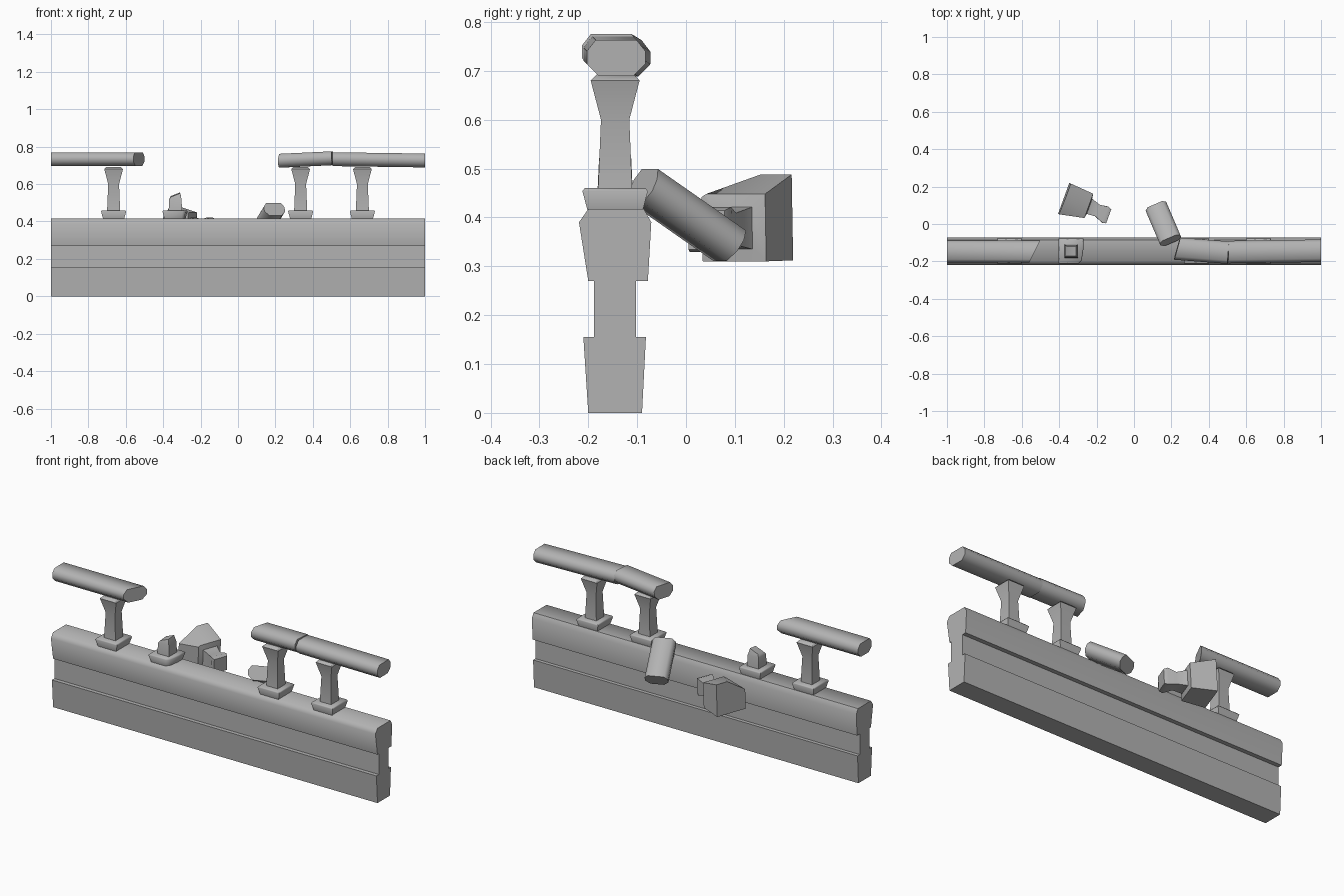
import bpy
import bmesh
from math import radians
from mathutils import Vector

default = bpy.data.objects.get("Cube")
if default:
    bpy.data.objects.remove(default)

stone = bpy.data.materials.new("grey stone")
stone.use_nodes = True
GREY = (0.45, 0.45, 0.45, 1)
stone.diffuse_color = GREY
stone.node_tree.nodes["Principled BSDF"].inputs["Base Color"].default_value = GREY

MID_Y = -0.145
SQUARE = [(-1, -1), (1, -1), (1, 1), (-1, 1)]
CHIPPED = [(-1, -1), (0.6, -1), (0.85, -0.75), (1, 0.2), (1, 1), (-1, 1)]
RAIL = [(-0.035, -0.037), (0.035, -0.037), (0.06, -0.012), (0.06, 0.014),
        (0.042, 0.037), (-0.042, 0.037), (-0.06, 0.014), (-0.06, -0.012)]


def frame(axis):
    """Two directions across an axis, the second as upright as possible."""
    w = Vector(axis).normalized()
    if abs(w.z) > 0.9:
        return Vector((1, 0, 0)), Vector((0, 1, 0)), w
    u = Vector((0, 0, 1)).cross(w).normalized()
    return u, w.cross(u), w


def loft(name, section, stations, axis, cut=None):
    """Join scaled copies of a section; a station is (centre, scale, shear)."""
    u, v, w = frame(axis)
    bm = bmesh.new()
    rings = []
    for centre, scale, shear in stations:
        ring = []
        for a, b in section:
            a, b = a * scale, b * scale
            lean = w * (a * shear[0] + b * shear[1])
            ring.append(bm.verts.new(Vector(centre) + u * a + v * b + lean))
        rings.append(ring)
    count = len(section)
    for low, high in zip(rings, rings[1:]):
        for i in range(count):
            j = (i + 1) % count
            bm.faces.new((low[i], low[j], high[j], high[i]))
    bm.faces.new(rings[0][::-1])
    bm.faces.new(rings[-1])
    if cut:
        # Chop off a broken corner and close the opening
        geom = bm.verts[:] + bm.edges[:] + bm.faces[:]
        bmesh.ops.bisect_plane(bm, geom=geom, plane_co=cut[0],
                               plane_no=cut[1], clear_outer=True)
        rim = [e for e in bm.edges if e.is_boundary]
        bmesh.ops.holes_fill(bm, edges=rim, sides=0)
    bmesh.ops.recalc_face_normals(bm, faces=bm.faces[:])
    mesh = bpy.data.meshes.new(name)
    bm.to_mesh(mesh)
    bm.free()
    obj = bpy.data.objects.new(name, mesh)
    bpy.context.collection.objects.link(obj)
    mesh.materials.append(stone)
    bpy.ops.object.select_all(action="DESELECT")
    obj.select_set(True)
    bpy.context.view_layer.objects.active = obj
    bpy.ops.object.shade_smooth_by_angle(angle=radians(55))
    return obj


def bar(name, start, end, shear_start=(0, 0), shear_end=(0, 0)):
    axis = Vector(end) - Vector(start)
    return loft(name, RAIL, [(start, 1, shear_start), (end, 1, shear_end)], axis)


def upright(name, section, x, levels, top_shear=(0, 0)):
    stations = [((x, MID_Y, z), half, (0, 0)) for z, half in levels]
    stations[-1] = stations[-1][:2] + (top_shear,)
    return loft(name, section, stations, (0, 0, 1))


# Grooved wall, running along x
WALL = [(-0.2, 0), (-0.09, 0), (-0.082, 0.155), (-0.102, 0.155),
        (-0.102, 0.27), (-0.078, 0.27), (-0.071, 0.39), (-0.086, 0.417),
        (-0.2, 0.417), (-0.219, 0.39), (-0.2, 0.27), (-0.188, 0.27),
        (-0.188, 0.155), (-0.21, 0.155)]
loft("wall", WALL, [((-1, 0, 0), 1, (0, 0)), ((1, 0, 0), 1, (0, 0))], (1, 0, 0))

# Whole posts on flared plinths
PLINTH = [(0.412, 0.056), (0.454, 0.067), (0.46, 0.062)]
SHAFT = [(0.455, 0.035), (0.6, 0.029), (0.68, 0.05), (0.692, 0.038)]
for side, x in (("right", -0.665), ("inner_left", 0.335), ("outer_left", 0.665)):
    upright(side + "_plinth", SQUARE, x, PLINTH)
    upright(side + "_post", SQUARE, x, SHAFT)

# Broken post stump on a chipped plinth
upright("broken_plinth", CHIPPED, -0.337, PLINTH)
upright("broken_stump", SQUARE, -0.335,
        [(0.455, 0.036), (0.52, 0.033), (0.543, 0.025)], (0.4, 0.1))

# Handrail pieces, with skewed broken ends
bar("right_rail", (-1, -0.147, 0.733), (-0.53, -0.147, 0.733), (0, 0), (0.5, 0))
bar("left_rail", (0.505, -0.15, 0.733), (1, -0.143, 0.726))
bar("cracked_rail", (0.23, -0.132, 0.725), (0.505, -0.153, 0.738), (0.2, 0.1))
bar("fallen_rail", (0.195, -0.088, 0.465), (0.12, 0.088, 0.342), (0, -0.15))

# Fallen post: capital, neck and heavy base with one corner broken away
FALL_AXIS = (0.94, -0.34, -0.05)
FALLEN = [((-0.372, 0.135, 0.4), 0.088), ((-0.245, 0.098, 0.379), 0.069),
          ((-0.24, 0.095, 0.378), 0.043), ((-0.195, 0.072, 0.376), 0.033),
          ((-0.155, 0.05, 0.375), 0.046), ((-0.137, 0.042, 0.374), 0.04)]
loft("fallen_post", SQUARE, [(c, h, (0, 0)) for c, h in FALLEN], FALL_AXIS,
     ((-0.37, 0.157, 0.488), (-0.22, -0.5, 0.85)))
